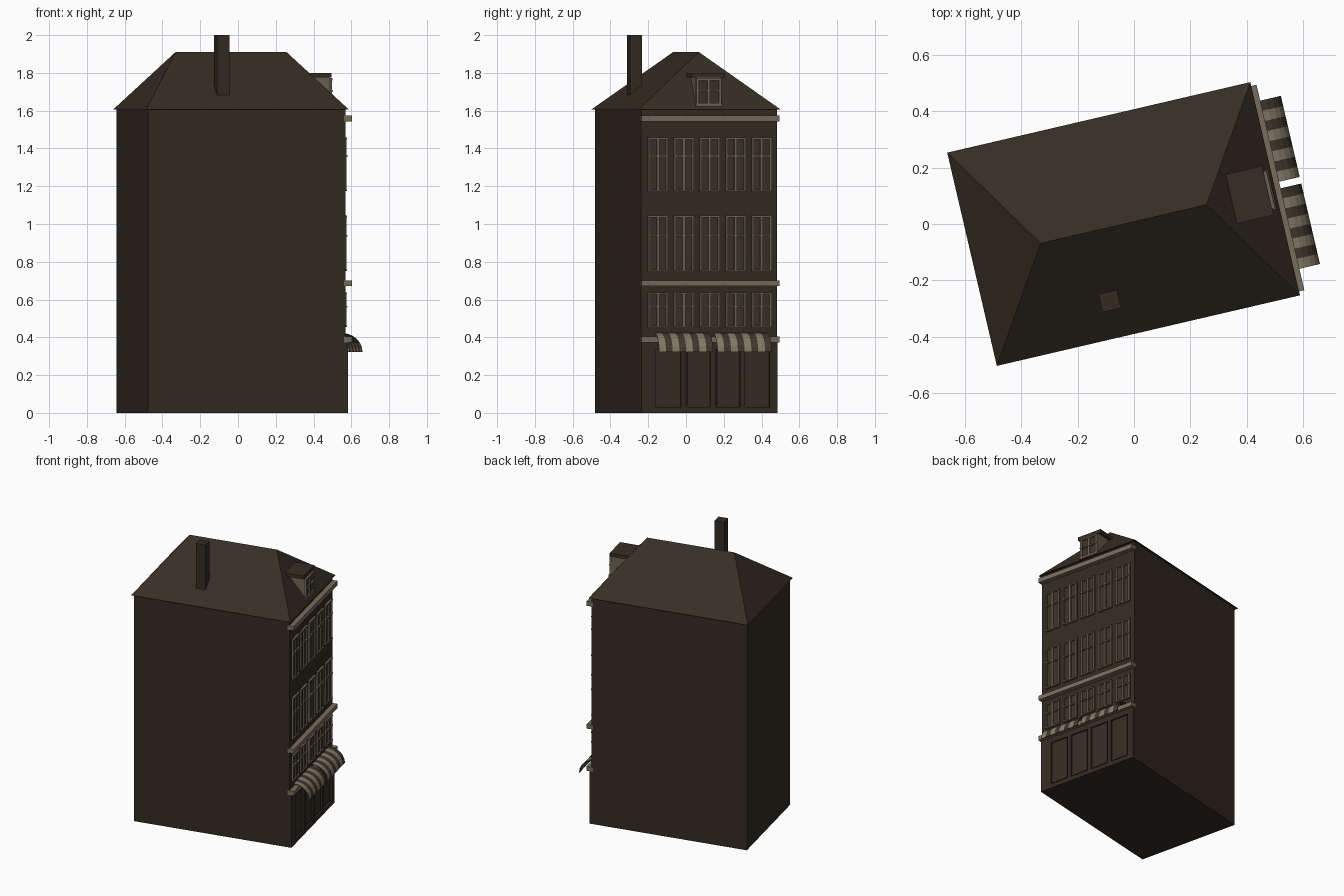
import bpy, bmesh, math
from mathutils import Matrix, Vector

cube = bpy.data.objects.get("Cube")
if cube:
    bpy.data.objects.remove(cube, do_unlink=True)

# The whole house is turned a little; local x points out of the facade
PLACE = Matrix.Translation((-0.037, 0, 0)) @ Matrix.Rotation(math.radians(13.1), 4, 'Z')
HL, HW = 0.537, 0.37          # half length and half width of the walls
EAVE, RIDGE = 1.605, 1.91


def material(name, rgb):
    m = bpy.data.materials.new(name)
    m.use_nodes = True
    m.diffuse_color = (*rgb, 1)
    bsdf = m.node_tree.nodes["Principled BSDF"]
    bsdf.inputs["Base Color"].default_value = (*rgb, 1)
    bsdf.inputs["Roughness"].default_value = 0.9
    return m


WALL = material("dark brick", (0.033, 0.024, 0.016))
ROOF = material("roof brown", (0.036, 0.027, 0.017))
TRIM = material("pale stone", (0.19, 0.15, 0.105))
FRAME = material("window frame", (0.15, 0.125, 0.085))
GLASS = material("window glass", (0.042, 0.033, 0.021))
SHOP = material("shop panel", (0.036, 0.027, 0.018))
STRIPE = material("awning dark", (0.05, 0.04, 0.026))
CREAM = material("awning cream", (0.24, 0.2, 0.14))


def finish(name, bm, *mats):
    bmesh.ops.recalc_face_normals(bm, faces=bm.faces[:])
    mesh = bpy.data.meshes.new(name)
    bm.to_mesh(mesh)
    bm.free()
    for m in mats:
        mesh.materials.append(m)
    ob = bpy.data.objects.new(name, mesh)
    ob.matrix_world = PLACE
    bpy.context.collection.objects.link(ob)
    return ob


def add_box(bm, x0, x1, y0, y1, z0, z1):
    size = Vector((x1 - x0, y1 - y0, z1 - z0))
    mid = Vector((x0 + x1, y0 + y1, z0 + z1)) / 2
    bmesh.ops.create_cube(bm, size=1, matrix=Matrix.Translation(mid) @ Matrix.Diagonal((*size, 1)))


def box(name, mat, *dims):
    bm = bmesh.new()
    add_box(bm, *dims)
    return finish(name, bm, mat)


def window(name, x, y, z0, z1, width, transom, rim=0.011):
    """Glass pane with a rim, a centre mullion and a transom."""
    w = width / 2
    box(name + "_glass", GLASS, x - 0.005, x + 0.005, y - w, y + w, z0, z1)
    bm = bmesh.new()
    for side in (-1, 1):
        edge = sorted((y + side * w, y + side * (w - rim)))
        add_box(bm, x, x + 0.014, *edge, z0, z1)
    add_box(bm, x, x + 0.016, y - w, y + w, z0, z0 + rim * 0.8)
    add_box(bm, x, x + 0.016, y - w, y + w, z1 - rim * 0.8, z1)
    add_box(bm, x, x + 0.014, y - 0.007, y + 0.007, z0, z1)
    add_box(bm, x, x + 0.018, y - w, y + w, transom - 0.004, transom + 0.004)
    finish(name + "_frame", bm, FRAME)


# Main block
box("walls", WALL, -HL, HL, -HW, HW, 0, EAVE)

# Hipped roof with a small overhang
bm = bmesh.new()
ex, ey, rx = 0.5515, 0.388, 0.302
eaves = [bm.verts.new((sx * ex, sy * ey, EAVE)) for sx, sy in ((-1, -1), (1, -1), (1, 1), (-1, 1))]
left, right = (bm.verts.new((s * rx, 0, RIDGE)) for s in (-1, 1))
a, b, c, d = eaves
for face in ((d, c, b, a), (a, b, right, left), (b, c, right), (c, d, left, right), (d, a, left)):
    bm.faces.new(face)
finish("roof", bm, ROOF)

box("chimney", WALL, -0.143, -0.076, -0.288, -0.222, 1.62, 2.0)

# Stone bands across the facade
for name, z0, z1 in (("cornice", 1.542, 1.574), ("middle_band", 0.672, 0.702), ("shop_band", 0.373, 0.404)):
    box(name, TRIM, HL - 0.01, HL + 0.034, -HW - 0.004, HW + 0.004, z0, z1)

# Three rows of five windows
for row, z0, z1, transom in (("upper", 1.175, 1.457, 1.36), ("middle", 0.751, 1.044, 0.937),
                             ("lower", 0.455, 0.637, 0.563)):
    for i in range(5):
        window(f"{row}_window_{i + 1}", HL, (i - 2) * 0.141 + 0.002, z0, z1, 0.108, transom)

# Shop front: rails and pillars around four recessed panels
bm = bmesh.new()
front = (HL - 0.01, HL + 0.014)
centres = [-0.223 + i * 0.161 for i in range(4)]
add_box(bm, *front, -HW, HW, 0, 0.03)
add_box(bm, *front, -HW, HW, 0.335, 0.373)
edges = [-HW] + [y + s * 0.067 for y in centres for s in (-1, 1)] + [HW]
for y0, y1 in zip(edges[::2], edges[1::2]):
    add_box(bm, *front, y0, y1, 0.03, 0.335)
finish("shop_front", bm, WALL)
for i, y in enumerate(centres):
    box(f"shop_panel_{i + 1}", SHOP, HL - 0.005, HL + 0.005, y - 0.057, y + 0.057, 0.04, 0.335)

# Two striped awnings: open quarter-round shells
STEPS, STRIPES = 6, 8
for name, y0, y1 in (("awning_right", -0.296, -0.003), ("awning_left", 0.021, 0.316)):
    bm = bmesh.new()
    rows = []
    for i in range(STEPS + 1):
        t = math.pi / 2 * i / STEPS
        x, z = HL + 0.109 * math.sin(t), 0.323 + 0.099 * math.cos(t)
        rows.append([bm.verts.new((x, y0 + (y1 - y0) * j / STRIPES, z)) for j in range(STRIPES + 1)])
    for lower, upper in zip(rows, rows[1:]):
        for j in range(STRIPES):
            f = bm.faces.new((lower[j], upper[j], upper[j + 1], lower[j + 1]))
            f.material_index = j % 2
    awning = finish(name, bm, CREAM, STRIPE)
    shell = awning.modifiers.new("Thickness", 'SOLIDIFY')
    shell.thickness = 0.004

# Dormer with a flat roof
box("dormer_body", FRAME, 0.36, 0.52, -0.07, 0.07, 1.61, 1.778)
box("dormer_roof", ROOF, 0.39, 0.525, -0.09, 0.09, 1.776, 1.8)
window("dormer_window", 0.52, 0, 1.63, 1.772, 0.136, 1.705, rim=0.014)
box("dormer_sill", FRAME, 0.5, 0.541, -0.072, 0.072, 1.622, 1.634)
